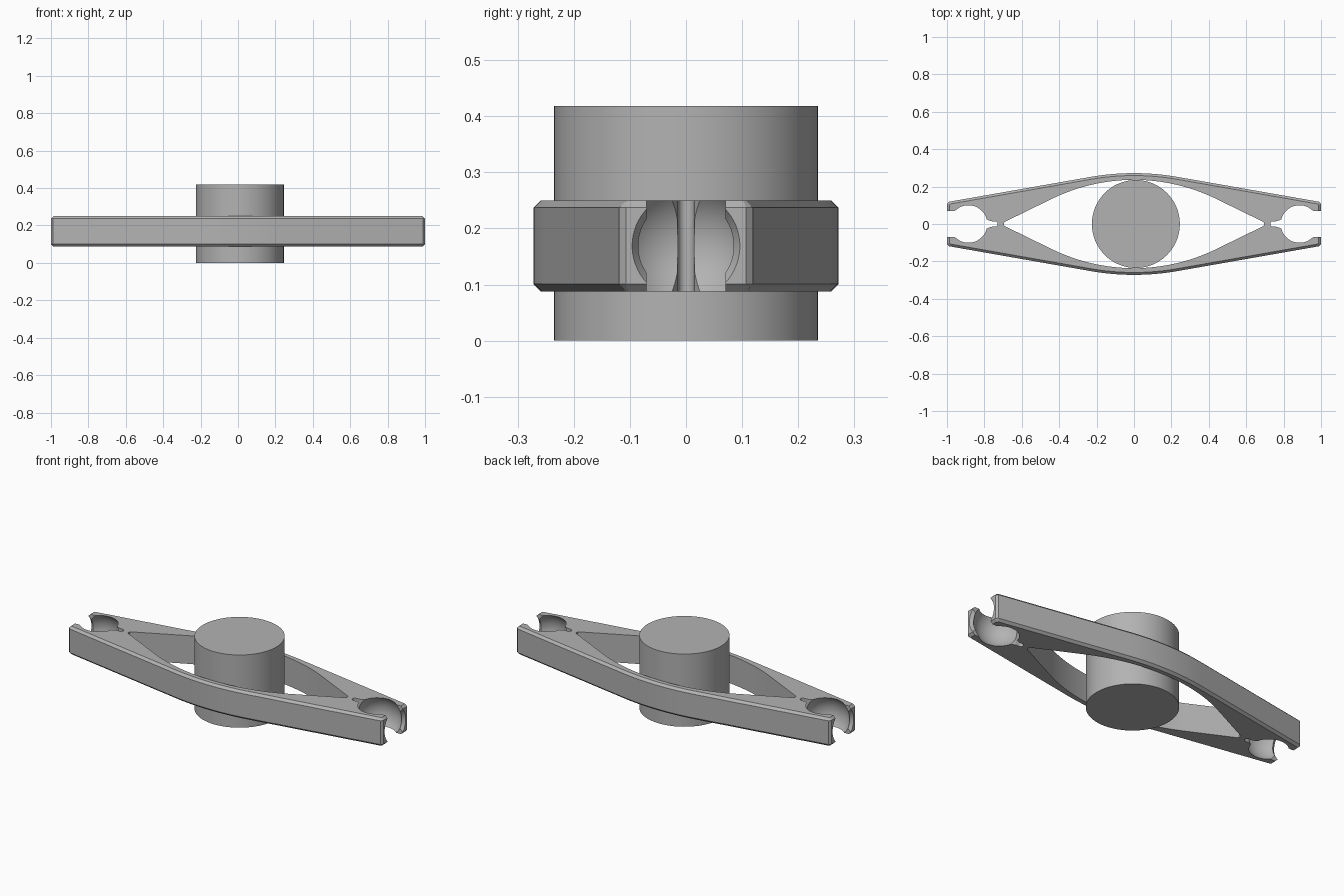
import bpy, bmesh, math
from mathutils import Vector, Matrix

if "Cube" in bpy.data.objects:
    bpy.data.objects.remove(bpy.data.objects["Cube"])

Z0, Z1 = 0.088, 0.25
ZM = (Z0 + Z1) / 2
CH = 0.013

grey = bpy.data.materials.new("plain grey")
grey.diffuse_color = (0.45, 0.45, 0.45, 1)
grey.use_nodes = True
grey.node_tree.nodes["Principled BSDF"].inputs["Base Color"].default_value = grey.diffuse_color


def finish(name, bm, cutter=False):
    bmesh.ops.recalc_face_normals(bm, faces=bm.faces)
    me = bpy.data.meshes.new(name)
    bm.to_mesh(me)
    bm.free()
    ob = bpy.data.objects.new(name, me)
    bpy.context.collection.objects.link(ob)
    me.materials.append(grey)
    ob.hide_render = cutter
    return ob


def loft(name, layers, cutter=False):
    """Stack of (points, z) outlines joined into a closed solid."""
    bm = bmesh.new()
    rings = [[bm.verts.new((x, y, z)) for x, y in pts] for pts, z in layers]
    n = len(rings[0])
    for a, b in zip(rings, rings[1:]):
        for i in range(n):
            bm.faces.new((a[i], a[(i + 1) % n], b[(i + 1) % n], b[i]))
    bm.faces.new(rings[0][::-1])
    bm.faces.new(rings[-1])
    return finish(name, bm, cutter)


def cylinder(name, r1, r2, depth, matrix, cutter=False):
    bm = bmesh.new()
    bmesh.ops.create_cone(bm, cap_ends=True, segments=96, radius1=r1,
                          radius2=r2, depth=depth, matrix=matrix)
    return finish(name, bm, cutter)


def inset(pts, d):
    """Offset a counter-clockwise outline inwards by d."""
    out = []
    for i, p in enumerate(pts):
        p, a, b = Vector(p), Vector(pts[i - 1]), Vector(pts[(i + 1) % len(pts)])
        u, v = (p - a).normalized(), (b - p).normalized()
        n1, n2 = Vector((-u.y, u.x)), Vector((-v.y, v.x))
        out.append(tuple(p + (n1 + n2) * d / (1 + n1.dot(n2))))
    return out


def arc(peak, radius, angle, steps):
    """Shallow arch from +x to -x whose top sits at y = peak."""
    return [(radius * math.sin(t), peak - radius + radius * math.cos(t))
            for t in (angle - 2 * angle * i / steps for i in range(steps + 1))]


def both_sides(half):
    return half + [(-x, -y) for x, y in half]


# Link body: long tapered outline with chamfered rim
half = [(1, 0.107), (0.989, 0.119)] + arc(0.272, 1.342, 0.1722, 16) + [(-0.989, 0.119), (-1, 0.107)]
outline = both_sides(half)
rim = inset(outline, CH)
link = loft("link_body", [(rim, Z0), (outline, Z0 + CH), (outline, Z1 - CH), (rim, Z1)])

# Central eye-shaped opening
eye = both_sides([(0.695, 0.006), (0.69, 0.012)] + arc(0.236, 1.0, 0.457, 32)
                 + [(-0.69, 0.012), (-0.695, 0.006)])
cutters = [loft("eye_cutter", [(eye, 0), (eye, 0.4)], True)]

for s, side in ((1, "right"), (-1, "left")):
    # Ball socket
    bm = bmesh.new()
    bmesh.ops.create_uvsphere(bm, u_segments=64, v_segments=40, radius=0.129,
                              matrix=Matrix.Translation((s * 0.885, 0, ZM)))
    cutters.append(finish(side + "_socket_cutter", bm, True))
    # Open mouth of the socket
    mouth = [(s * x, y) for x, y in ((0.885, -0.07), (1.1, -0.07), (1.1, 0.07), (0.885, 0.07))]
    cutters.append(loft(side + "_mouth_cutter", [(mouth, 0), (mouth, 0.4)], True))
    # Countersink in the end face
    turn = Matrix.Translation((s * 0.99, 0, ZM)) @ Matrix.Rotation(s * math.pi / 2, 4, 'Y')
    cutters.append(cylinder(side + "_countersink_cutter", 0.075, 0.105, 0.05, turn, True))
    # Round-ended relief groove behind the socket
    end = [(0.743 - 0.014 * math.cos(t), -0.014 * math.sin(t))
           for t in (math.pi / 2 - math.pi * i / 12 for i in range(13))]
    groove = [(s * x, y) for x, y in end + [(0.765, 0.015), (0.8, 0.03), (0.85, 0.03),
                                            (0.85, -0.03), (0.8, -0.03), (0.765, -0.015)]]
    cutters.append(loft(side + "_groove_cutter", [(groove, 0), (groove, 0.4)], True))

for c in cutters:
    mod = link.modifiers.new(c.name, 'BOOLEAN')
    mod.operation, mod.solver, mod.object = 'DIFFERENCE', 'EXACT', c

# Bake the cuts and drop the helpers
bpy.context.view_layer.update()
deps = bpy.context.evaluated_depsgraph_get()
cut_mesh = bpy.data.meshes.new_from_object(link.evaluated_get(deps))
link.modifiers.clear()
link.data = cut_mesh
for c in cutters:
    bpy.data.objects.remove(c)

# Centre pin
pin = cylinder("centre_pin", 0.235, 0.235, 0.418, Matrix.Translation((0.01, 0, 0.209)))

for ob in (link, pin):
    bpy.ops.object.select_all(action='DESELECT')
    ob.select_set(True)
    bpy.context.view_layer.objects.active = ob
    bpy.ops.object.shade_smooth_by_angle(angle=math.radians(20))
